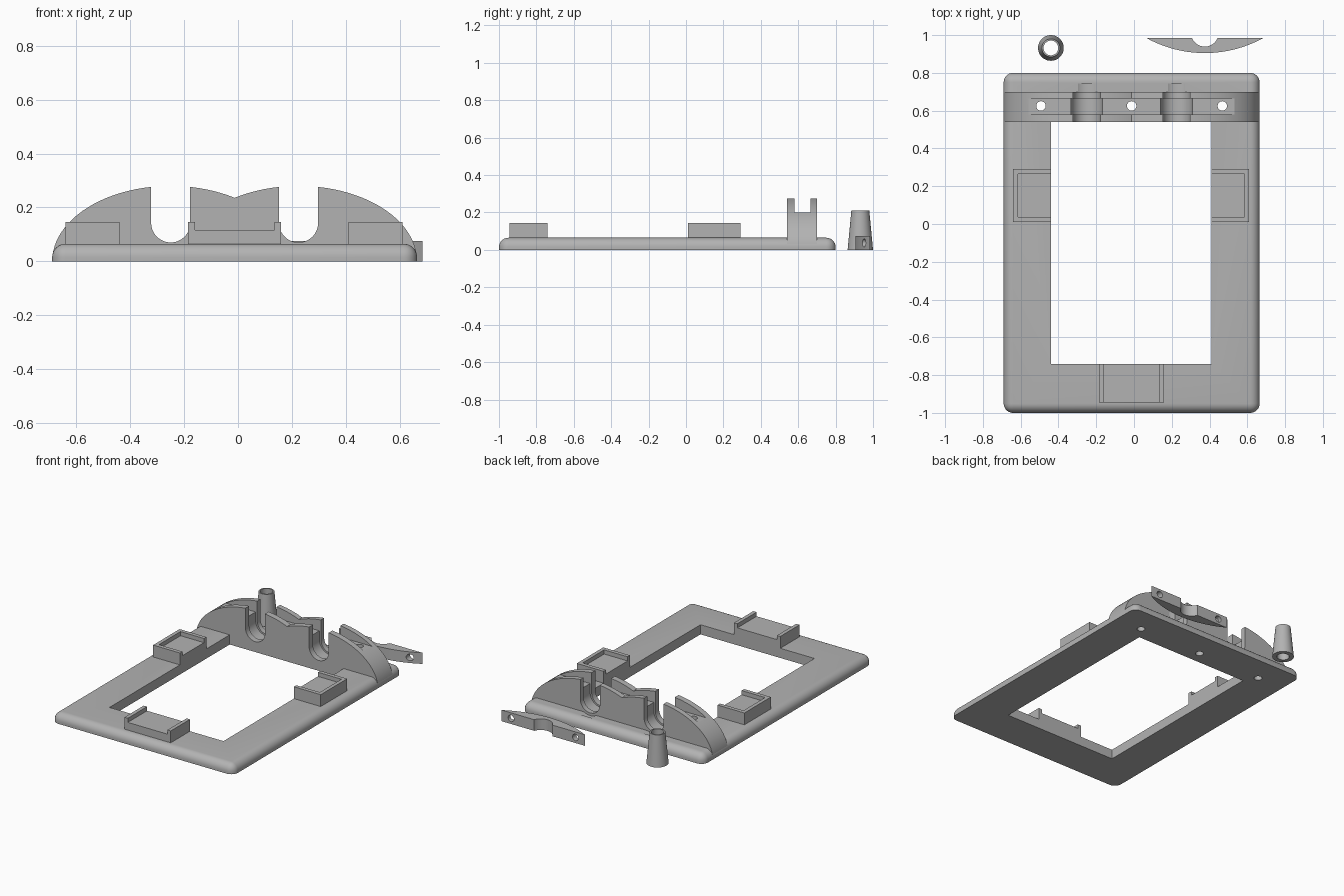
import bpy, bmesh
from math import pi, sin, cos, acos
from mathutils import Vector

old = bpy.data.objects.get("Cube")
if old:
    bpy.data.objects.remove(old, do_unlink=True)

grey = bpy.data.materials.new("plain grey")
grey.use_nodes = True
COLOUR = (0.45, 0.45, 0.45, 1)
grey.diffuse_color = COLOUR
grey.node_tree.nodes["Principled BSDF"].inputs["Base Color"].default_value = COLOUR


def finish(name, bm):
    bmesh.ops.recalc_face_normals(bm, faces=bm.faces)
    mesh = bpy.data.meshes.new(name)
    bm.to_mesh(mesh)
    bm.free()
    mesh.materials.append(grey)
    obj = bpy.data.objects.new(name, mesh)
    bpy.context.collection.objects.link(obj)
    return obj


def box(name, x0, x1, y0, y1, z0, z1, rounding=0):
    bm = bmesh.new()
    bmesh.ops.create_cube(bm, size=1)
    for v in bm.verts:
        v.co = Vector((x1 if v.co.x > 0 else x0,
                       y1 if v.co.y > 0 else y0,
                       z1 if v.co.z > 0 else z0))
    if rounding:
        # round the upright and upper edges, keep the underside flat
        edges = [e for e in bm.edges if max(v.co.z for v in e.verts) > z0]
        bmesh.ops.bevel(bm, geom=edges, offset=rounding, segments=8,
                        profile=0.5, affect='EDGES')
    return finish(name, bm)


def prism(name, outline, lo, hi, axis):
    """Extrude a 2D outline along y (outline is x, z) or z (outline is x, y)."""
    bm = bmesh.new()
    place = (lambda p, d: (p[0], d, p[1])) if axis == 'Y' else (lambda p, d: (p[0], p[1], d))
    face = bm.faces.new([bm.verts.new(place(p, lo)) for p in outline])
    out = bmesh.ops.extrude_face_region(bm, geom=[face])
    shift = Vector(place((0, 0), hi - lo))
    bmesh.ops.translate(bm, vec=shift, verts=[v for v in out["geom"] if isinstance(v, bmesh.types.BMVert)])
    return finish(name, bm)


def arc(cx, cy, rx, ry, start, end, n):
    return [(cx + rx * cos(start + (end - start) * i / n),
             cy + ry * sin(start + (end - start) * i / n)) for i in range(n + 1)]


def circle(cx, cy, r, n=32):
    return arc(cx, cy, r, r, 0, 2 * pi, n)[:-1]


def cut(obj, cutters):
    bpy.context.view_layer.objects.active = obj
    for c in cutters:
        mod = obj.modifiers.new("cut", 'BOOLEAN')
        mod.operation = 'DIFFERENCE'
        mod.solver = 'EXACT'
        mod.object = c
        bpy.ops.object.modifier_apply(modifier=mod.name)
        bpy.data.objects.remove(c, do_unlink=True)


def smooth(obj):
    bpy.ops.object.select_all(action='DESELECT')
    obj.select_set(True)
    bpy.context.view_layer.objects.active = obj
    bpy.ops.object.shade_smooth_by_angle(angle=0.5)


MID = -0.0125               # centre line of the frame
LOBE = 0.2375               # offset of each hump and slot
SLOT_Z = 0.1425


def slot(r, y0, y1):
    """U-shaped cutters, one under each hump."""
    return [prism("slot_cutter",
                  [(cx - r, 0.5)] + arc(cx, SLOT_Z, r, r, pi, 2 * pi, 24) + [(cx + r, 0.5)],
                  y0, y1, 'Y') for cx in (MID - LOBE, MID + LOBE)]


def screw_holes():
    return [prism("hole_cutter", circle(MID + dx, 0.625, 0.025), -0.1, 0.5, 'Z')
            for dx in (-0.48, 0, 0.48)]


# Base frame with window, screw holes and shallow recesses behind the slots
frame = box("base_frame", -0.69, 0.665, -1, 0.8, 0, 0.065, 0.05)
cut(frame, [box("window_cutter", -0.44, 0.41, -0.74, 0.542, -0.1, 0.2)]
    + screw_holes() + slot(0.09, 0.58, 0.745))
smooth(frame)

# Two-humped bridge across the back
t_end = acos(LOBE / 0.44)
left = arc(MID - LOBE, 0, 0.44, 0.28, pi, t_end, 32)
right = [(2 * MID - x, z) for x, z in reversed(left[:-1])]
bridge = prism("bridge", left + right, 0.54, 0.7, 'Y')
cut(bridge, slot(0.0725, 0.4, 0.9) + slot(0.084, 0.58, 0.665)
    + [box("groove_cutter", -0.8, 0.8, 0.58, 0.665, 0.2, 0.5)] + screw_holes())
smooth(bridge)

# Side holders: trays open towards the window
for name, outer, inner, s in (("right_holder", -0.64, -0.44, 1), ("left_holder", 0.61, 0.41, -1)):
    x0, x1 = sorted((outer, inner))
    holder = box(name, x0, x1, 0.01, 0.292, 0.06, 0.145)
    p0, p1 = sorted((outer + s * 0.025, inner + s * 0.1))
    cut(holder, [box("pocket_cutter", p0, p1, 0.036, 0.266, 0.117, 0.3)])

# Front holder: tray with walls only at its two ends
holder = box("front_holder", -0.185, 0.16, -0.945, -0.74, 0.06, 0.145)
cut(holder, [box("pocket_cutter", -0.16, 0.135, -1.1, -0.6, 0.117, 0.3)])

# Loose tapered tube
bm = bmesh.new()
rings = []
for r, z in ((0.068, 0), (0.048, 0.21), (0.039, 0.21), (0.039, 0)):
    rings.append([bm.verts.new((x, y, z)) for x, y in circle(-0.44, 0.932, r, 40)])
for a, b in zip(rings, rings[1:] + rings[:1]):
    for i in range(len(a)):
        j = (i + 1) % len(a)
        bm.faces.new((a[i], a[j], b[j], b[i]))
smooth(finish("tapered_tube", bm))

# Loose clamp bar: bowed front, rounded notch at the back, two screw holes
R = 0.64
half = acos(0.56 / R)
bar = prism("clamp_bar", arc(0.375, 1.545, R, R, 1.5 * pi - half, 1.5 * pi + half, 32), 0, 0.075, 'Z')
cut(bar, [prism("notch_cutter", circle(0.375, 1.012, 0.073), -0.1, 0.2, 'Z')]
    + [prism("hole_cutter", circle(0.375 + dx, 0.0375, 0.022), 0.8, 1.1, 'Y') for dx in (-0.24, 0.24)])
smooth(bar)
